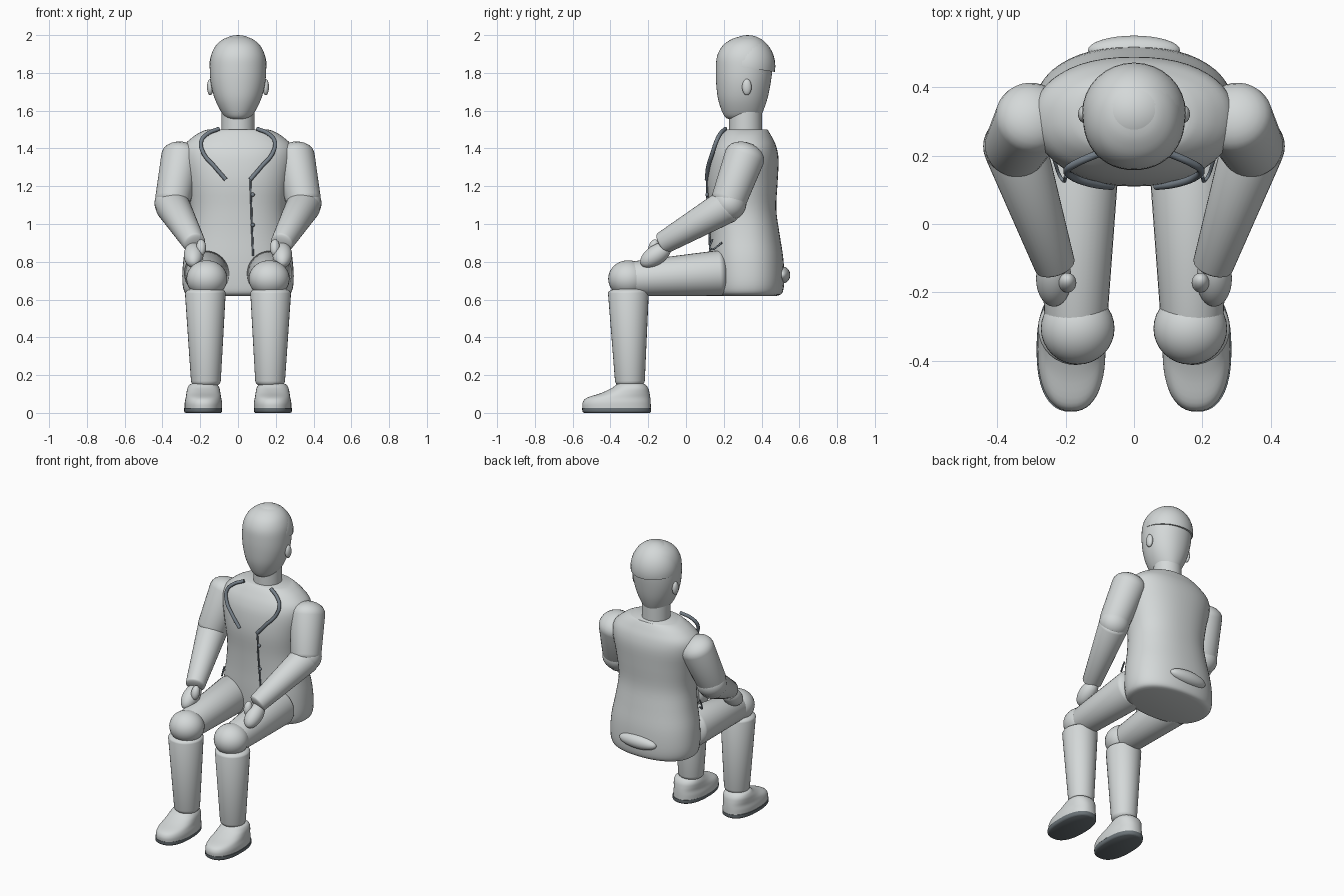
import bpy, bmesh, math
from mathutils import Vector, Matrix

cube = bpy.data.objects.get("Cube")
if cube:
    bpy.data.objects.remove(cube, do_unlink=True)


def material(name, rgb):
    m = bpy.data.materials.new(name)
    m.use_nodes = True
    m.diffuse_color = (*rgb, 1)
    m.node_tree.nodes["Principled BSDF"].inputs["Base Color"].default_value = (*rgb, 1)
    return m


GREY = material("light grey", (0.66, 0.69, 0.69))
SLATE = material("slate trim", (0.18, 0.215, 0.25))
SOLE = material("dark sole", (0.14, 0.165, 0.18))


def finish(name, bm, mat, angle=40):
    bmesh.ops.recalc_face_normals(bm, faces=bm.faces)
    mesh = bpy.data.meshes.new(name)
    bm.to_mesh(mesh)
    bm.free()
    mesh.materials.append(mat)
    ob = bpy.data.objects.new(name, mesh)
    bpy.context.collection.objects.link(ob)
    bpy.ops.object.select_all(action="DESELECT")
    bpy.context.view_layer.objects.active = ob
    ob.select_set(True)
    bpy.ops.object.shade_smooth_by_angle(angle=math.radians(angle))


def skin(bm, rings):
    """Bridge rings of points and close both ends."""
    loops = [[bm.verts.new(p) for p in ring] for ring in rings]
    n = len(loops[0])
    for a, b in zip(loops, loops[1:]):
        for i in range(n):
            j = (i + 1) % n
            bm.faces.new((a[i], a[j], b[j], b[i]))
    bm.faces.new(loops[0])
    bm.faces.new(loops[-1])


def smooth_rows(rows, steps):
    """Catmull-Rom interpolation between profile rows."""
    pts = [rows[0]] + rows + [rows[-1]]
    out = []
    for p, q, r, s in zip(pts, pts[1:], pts[2:], pts[3:]):
        for k in range(steps):
            t = k / steps
            out.append([0.5 * (2 * b + (c - a) * t + (2 * a - 5 * b + 4 * c - d) * t * t
                               + (3 * b - a - 3 * c + d) * t ** 3)
                        for a, b, c, d in zip(p, q, r, s)])
    return out + [rows[-1]]


def loft(name, rows, mat=GREY, x=0, power=2.0, steps=4, n=48):
    """Stack of rounded sections; each row is z, half width, front y, back y."""
    def curve(v):
        return math.copysign(abs(v) ** (2 / power), v)
    rings = []
    for z, hx, y0, y1 in smooth_rows(rows, steps):
        ring = []
        for i in range(n):
            a = 2 * math.pi * i / n
            ring.append((x + hx * curve(math.cos(a)),
                         (y0 + y1) / 2 + (y1 - y0) / 2 * curve(math.sin(a)), z))
        rings.append(ring)
    bm = bmesh.new()
    skin(bm, rings)
    finish(name, bm, mat)


def limb(name, a, b, ra, rb, cap_a=1.0, cap_b=1.0, n=32):
    """Tapered round limb; caps are end roundness relative to the radius."""
    a, b = Vector(a), Vector(b)
    axis = (b - a).normalized()
    turn = axis.to_track_quat("Z", "Y")
    angles = [math.radians(d) for d in (4, 15, 30, 45, 60, 75, 90)]
    stations = [(a - axis * ra * cap_a * math.cos(t), ra * math.sin(t)) for t in angles]
    stations += [(b + axis * rb * cap_b * math.cos(t), rb * math.sin(t)) for t in reversed(angles)]
    rings = []
    for c, r in stations:
        rings.append([c + turn @ Vector((r * math.cos(2 * math.pi * i / n),
                                         r * math.sin(2 * math.pi * i / n), 0)) for i in range(n)])
    bm = bmesh.new()
    skin(bm, rings)
    finish(name, bm, GREY)


def ellipsoid(name, centre, size, tilt=0, cut=None, mat=GREY):
    bm = bmesh.new()
    place = Matrix.Translation(centre) @ Matrix.Rotation(tilt, 4, "X") @ Matrix.Diagonal((*size, 1))
    bmesh.ops.create_uvsphere(bm, u_segments=32, v_segments=20, radius=1, matrix=place)
    if cut:
        bmesh.ops.bisect_plane(bm, geom=bm.verts[:] + bm.edges[:] + bm.faces[:],
                               plane_co=cut[0], plane_no=cut[1], clear_inner=True)
        bmesh.ops.holes_fill(bm, edges=[e for e in bm.edges if e.is_boundary])
    finish(name, bm, mat)


def tube(name, points, radius):
    curve = bpy.data.curves.new(name, "CURVE")
    curve.dimensions = "3D"
    curve.bevel_depth = radius
    curve.bevel_resolution = 3
    curve.use_fill_caps = True
    s = curve.splines.new("BEZIER")
    s.bezier_points.add(len(points) - 1)
    for bp, p in zip(s.bezier_points, points):
        bp.co = p
        bp.handle_left_type = bp.handle_right_type = "AUTO"
    curve.materials.append(SLATE)
    ob = bpy.data.objects.new(name, curve)
    bpy.context.collection.objects.link(ob)


# Torso: hips, waist, chest and sloping shoulders
loft("torso", [
    (0.62, 0.24, 0.17, 0.48), (0.635, 0.28, 0.14, 0.51), (0.70, 0.295, 0.13, 0.52),
    (0.82, 0.288, 0.125, 0.515), (0.95, 0.265, 0.125, 0.495), (1.08, 0.252, 0.12, 0.478),
    (1.22, 0.27, 0.11, 0.485), (1.34, 0.293, 0.122, 0.49), (1.41, 0.288, 0.145, 0.478),
    (1.46, 0.24, 0.175, 0.455), (1.49, 0.19, 0.198, 0.438), (1.5, 0.16, 0.21, 0.43)], power=2.25)
ellipsoid("lower_back_pad", (0, 0.509, 0.73), (0.135, 0.043, 0.045))

# Neck, head, hair and ears
limb("neck", (0, 0.315, 1.44), (0, 0.315, 1.62), 0.087, 0.087, 0.1, 0.1)
loft("head", [
    (1.553, 0.03, 0.25, 0.36), (1.56, 0.06, 0.215, 0.385), (1.59, 0.087, 0.193, 0.405),
    (1.66, 0.122, 0.17, 0.43), (1.74, 0.143, 0.16, 0.447), (1.82, 0.149, 0.158, 0.457),
    (1.89, 0.143, 0.165, 0.455), (1.945, 0.117, 0.195, 0.43), (1.98, 0.075, 0.245, 0.395),
    (1.993, 0.03, 0.29, 0.35)], power=2.1)
ellipsoid("hair", (0, 0.326, 1.835), (0.152, 0.147, 0.165),
          cut=((0, 0.47, 1.805), (0, 0.15, 1)))

for side, s in (("left", 1), ("right", -1)):
    ellipsoid(side + "_ear", (s * 0.147, 0.322, 1.725), (0.017, 0.025, 0.043))

    # Arms
    limb(side + "_upper_arm", (s * 0.30, 0.31, 1.355), (s * 0.345, 0.228, 1.13), 0.107, 0.094, 0.72, 0.6)
    ellipsoid(side + "_elbow", (s * 0.347, 0.228, 1.11), (0.095, 0.092, 0.092))
    limb(side + "_forearm", (s * 0.345, 0.215, 1.095), (s * 0.232, -0.12, 0.9), 0.092, 0.06, 0.5, 0.3)
    ellipsoid(side + "_hand", (s * 0.235, -0.16, 0.835), (0.052, 0.093, 0.052), tilt=0.6)
    ellipsoid(side + "_thumb", (s * 0.195, -0.172, 0.875), (0.026, 0.027, 0.045), tilt=-0.3)

    # Legs
    limb(side + "_thigh", (s * 0.165, 0.18, 0.74), (s * 0.17, -0.28, 0.71), 0.121, 0.092, 0.4, 0.4)
    ellipsoid(side + "_knee", (s * 0.165, -0.306, 0.71), (0.108, 0.106, 0.098))
    limb(side + "_shin", (s * 0.173, -0.305, 0.635), (s * 0.17, -0.297, 0.17), 0.108, 0.079, 0.3, 0.5)

    # Shoes
    loft(side + "_sole", [(0, 0.093, -0.54, -0.192), (0.008, 0.1, -0.548, -0.185),
                          (0.027, 0.1, -0.55, -0.184)], SOLE, s * 0.185, 2.4)
    loft(side + "_shoe", [
        (0.027, 0.099, -0.548, -0.186), (0.055, 0.099, -0.547, -0.187), (0.08, 0.094, -0.525, -0.189),
        (0.105, 0.09, -0.45, -0.193), (0.13, 0.085, -0.395, -0.2), (0.15, 0.073, -0.368, -0.215),
        (0.158, 0.05, -0.35, -0.235)], GREY, s * 0.183, 2.3)

    # Lapel and pocket trims
    tube(side + "_lapel", [
        (s * 0.10, 0.208, 1.505), (s * 0.165, 0.18, 1.475), (s * 0.195, 0.16, 1.435),
        (s * 0.183, 0.14, 1.375), (s * 0.125, 0.118, 1.305), (s * 0.065, 0.11, 1.235)], 0.011)
    tube(side + "_pocket_trim", [
        (s * 0.20, 0.14, 0.92), (s * 0.21, 0.13, 0.87), (s * 0.235, 0.19, 0.90)], 0.005)

# Front closure and buttons
tube("front_seam", [(0.065, 0.112, 1.235), (0.07, 0.113, 1.1), (0.075, 0.123, 0.95),
                    (0.08, 0.127, 0.83)], 0.005)
for z, y in ((1.155, 0.112), (0.995, 0.121)):
    ellipsoid("button", (0.078, y, z), (0.011, 0.009, 0.011), mat=SLATE)
